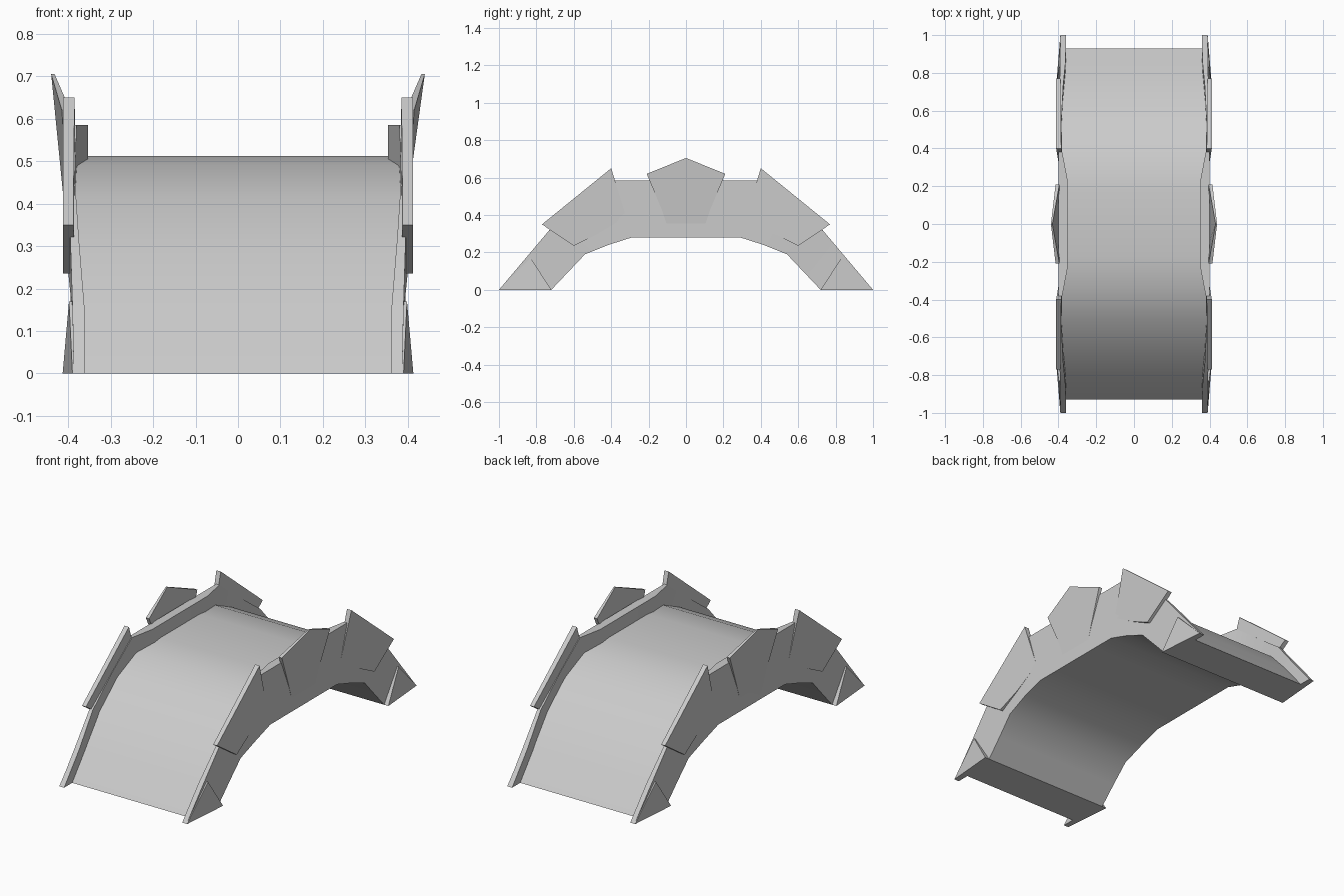
import bpy, bmesh

if "Cube" in bpy.data.objects:
    bpy.data.objects.remove(bpy.data.objects["Cube"])


def finish(bm, name, angle=0.6):
    bmesh.ops.recalc_face_normals(bm, faces=bm.faces)
    me = bpy.data.meshes.new(name)
    bm.to_mesh(me)
    bm.free()
    ob = bpy.data.objects.new(name, me)
    bpy.context.collection.objects.link(ob)
    bpy.ops.object.select_all(action='DESELECT')
    bpy.context.view_layer.objects.active = ob
    ob.select_set(True)
    bpy.ops.object.shade_smooth_by_angle(angle=angle)
    return ob


def loft(sections, name):
    """Skin a row of equal cross-sections and cap both ends."""
    bm = bmesh.new()
    rows = [[bm.verts.new(p) for p in s] for s in sections]
    n = len(rows[0])
    for a, b in zip(rows, rows[1:]):
        for i in range(n):
            j = (i + 1) % n
            bm.faces.new((a[i], a[j], b[j], b[i]))
    bm.faces.new(rows[0])
    bm.faces.new(rows[-1])
    return finish(bm, name)


def stone(points, name, sx, sy):
    """Wedge plate; each point is (y, z, inner x, outer x)."""
    return loft([[(sx * p[k], sy * p[0], p[1]) for p in points] for k in (2, 3)], name)


def mirrored(half):
    """Continue half an arch (y <= 0) over the crown."""
    return half + [(-p[0],) + p[1:2] + (-p[2],) + p[3:] for p in reversed(half)]


# Arched deck: top y, top z, underside y, underside z, half width
deck = mirrored([
    (-0.93, 0.0, -0.72, 0.0, 0.375),
    (-0.80, 0.155, -0.63, 0.095, 0.38),
    (-0.67, 0.29, -0.54, 0.19, 0.39),
    (-0.50, 0.415, -0.415, 0.24, 0.39),
    (-0.34, 0.49, -0.29, 0.28, 0.39),
    (-0.17, 0.512, -0.15, 0.28, 0.375),
])
loft([[(-w, ty, tz), (w, ty, tz), (w, by, bz), (-w, by, bz)]
      for ty, tz, by, bz, w in deck], "deck")

# Side walls: top y, top z, bottom y, bottom z, inner x, outer x
wall = mirrored([
    (-1.0, 0.0, -0.72, 0.0, 0.36, 0.387),
    (-0.865, 0.16, -0.63, 0.095, 0.362, 0.39),
    (-0.73, 0.32, -0.54, 0.19, 0.375, 0.395),
    (-0.55, 0.455, -0.415, 0.24, 0.384, 0.40),
    (-0.38, 0.585, -0.29, 0.28, 0.38, 0.40),
    (-0.24, 0.585, -0.17, 0.28, 0.353, 0.40),
])
keystone = [(-0.21, 0.62, 0.395, 0.415), (-0.13, 0.43, 0.385, 0.402),
            (-0.08, 0.281, 0.385, 0.398), (0.08, 0.281, 0.385, 0.398),
            (0.13, 0.43, 0.385, 0.402), (0.21, 0.62, 0.395, 0.415),
            (0.0, 0.705, 0.432, 0.44)]
haunch_stone = [(-0.40, 0.65, 0.385, 0.412), (-0.77, 0.35, 0.388, 0.412),
                (-0.60, 0.235, 0.38, 0.412), (-0.47, 0.30, 0.38, 0.402),
                (-0.32, 0.39, 0.38, 0.399)]
base_stone = [(-1.0, 0.0, 0.38, 0.39), (-0.72, 0.0, 0.38, 0.413),
              (-0.83, 0.17, 0.38, 0.398)]

for side, sx in (("left", -1), ("right", 1)):
    loft([[(sx * xi, ty, tz), (sx * xo, ty, tz), (sx * xo, by, bz), (sx * xi, by, bz)]
          for ty, tz, by, bz, xi, xo in wall], side + "_wall")
    stone(keystone, side + "_keystone", sx, 1)
    for end, sy in (("front", 1), ("back", -1)):
        stone(haunch_stone, f"{side}_{end}_haunch_stone", sx, sy)
        stone(base_stone, f"{side}_{end}_base_stone", sx, sy)
